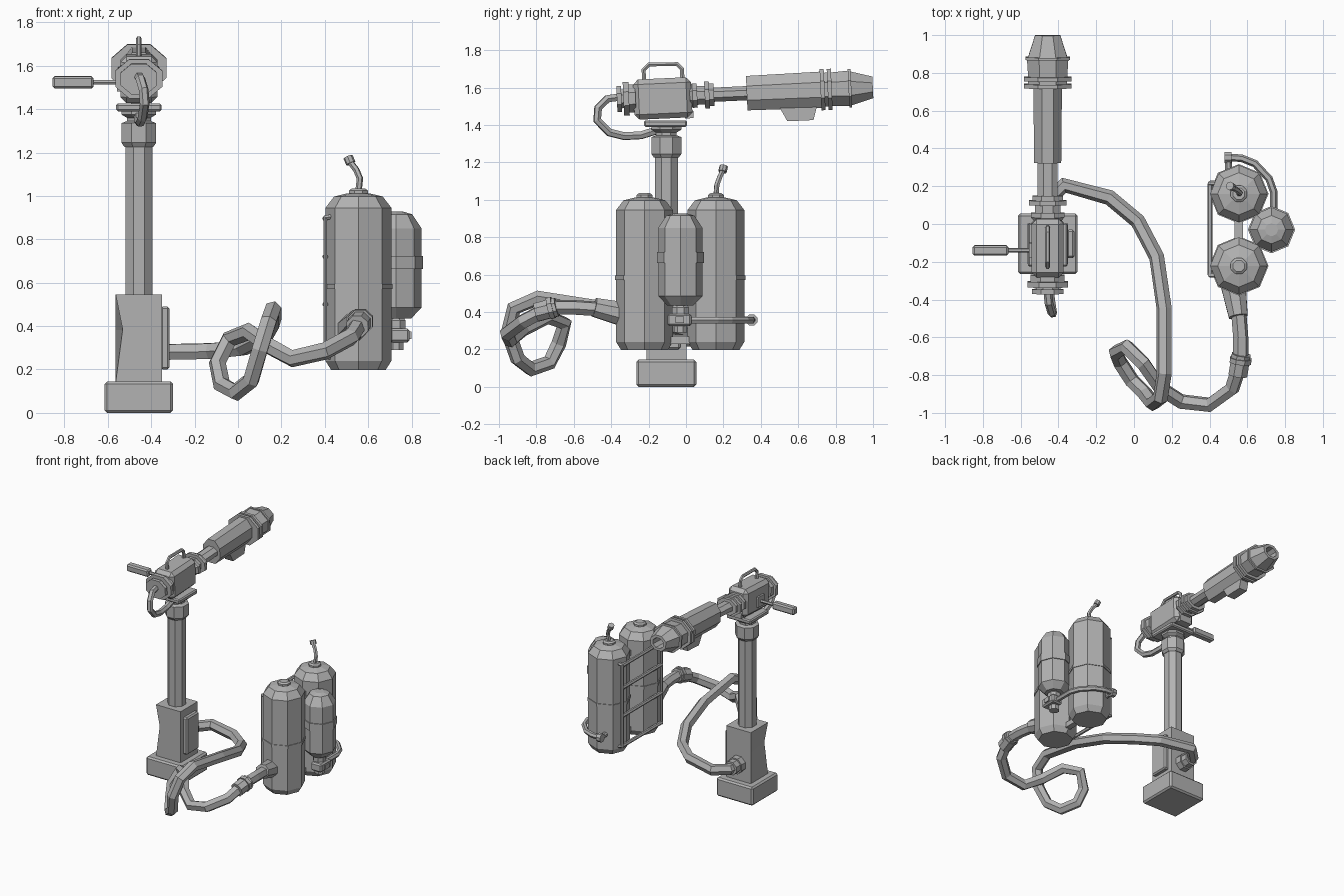
import bpy, bmesh, math
from mathutils import Matrix, Vector

cube = bpy.data.objects.get("Cube")
if cube:
    bpy.data.objects.remove(cube)

grey = bpy.data.materials.new("plain grey")
grey.use_nodes = True
grey.diffuse_color = (0.45, 0.45, 0.45, 1)
grey.node_tree.nodes["Principled BSDF"].inputs["Base Color"].default_value = grey.diffuse_color

I = Matrix.Identity(4)
FLAT, POINT = math.pi / 8, 0


def finish(name, mesh, matrix=I):
    mesh.materials.clear()
    mesh.materials.append(grey)
    obj = bpy.data.objects.new(name, mesh)
    obj.matrix_world = matrix
    bpy.context.collection.objects.link(obj)
    return obj


def from_bmesh(name, bm, matrix=I):
    bmesh.ops.recalc_face_normals(bm, faces=bm.faces)
    mesh = bpy.data.meshes.new(name)
    bm.to_mesh(mesh)
    bm.free()
    return finish(name, mesh, matrix)


def lathe(name, profile, matrix=I, sides=8, phase=FLAT, wide=1.0):
    """Faceted solid from (radius, height) pairs; radius is measured to the flats if phase is FLAT."""
    bm = bmesh.new()
    grow = 1 / math.cos(math.pi / sides) if phase else 1
    rings = []
    for r, h in profile:
        angles = [phase + math.tau * i / sides for i in range(sides)]
        rings.append([bm.verts.new((r * grow * wide * math.cos(a), r * grow * math.sin(a), h))
                      for a in angles])
    for a, b in zip(rings, rings[1:]):
        for i in range(sides):
            j = (i + 1) % sides
            bm.faces.new((a[i], a[j], b[j], b[i]))
    bm.faces.new(rings[0])
    bm.faces.new(rings[-1])
    return from_bmesh(name, bm, matrix)


def box(name, lo, hi, matrix=I, bevel=0.0, top=1.0):
    bm = bmesh.new()
    bmesh.ops.create_cube(bm, size=1)
    lo, hi = Vector(lo), Vector(hi)
    for v in bm.verts:
        if v.co.z > 0:
            v.co.y *= top
        v.co = (lo + hi) / 2 + v.co * (hi - lo)
    if bevel:
        bmesh.ops.bevel(bm, geom=bm.edges[:], offset=bevel, segments=1, affect='EDGES')
    return from_bmesh(name, bm, matrix)


def tube(name, points, radius, matrix=I, resolution=1):
    curve = bpy.data.curves.new(name, 'CURVE')
    curve.dimensions = '3D'
    curve.bevel_depth = radius
    curve.bevel_resolution = resolution
    curve.use_fill_caps = True
    spline = curve.splines.new('POLY')
    spline.points.add(len(points) - 1)
    for p, co in zip(spline.points, points):
        p.co = (*co, 1)
    spline.use_smooth = False
    temp = bpy.data.objects.new(name + "_path", curve)
    bpy.context.collection.objects.link(temp)
    mesh = bpy.data.meshes.new_from_object(temp.evaluated_get(bpy.context.evaluated_depsgraph_get()))
    bpy.data.objects.remove(temp)
    return finish(name, mesh, matrix)


def between(name, a, b, r1, r2):
    a, b = Vector(a), Vector(b)
    turn = (b - a).to_track_quat('Z', 'Y').to_matrix().to_4x4()
    return lathe(name, [(r1, 0), (r2, (b - a).length)], Matrix.Translation(a) @ turn)


# Stand: foot, pedestal with a dented corner, post and collar
PX, PY = -0.457, -0.105
box("foot", (PX - .158, PY - .16, 0), (PX + .158, PY + .16, .145), bevel=.012)
bm = bmesh.new()
bmesh.ops.create_cube(bm, size=1)
bmesh.ops.bisect_plane(bm, geom=bm.verts[:] + bm.edges[:] + bm.faces[:],
                       plane_co=(0, 0, .1), plane_no=(0, 0, 1))
for v in bm.verts:
    if abs(v.co.z) < .4 and v.co.x < 0 and v.co.y < 0:
        v.co.x += .15
    v.co = Vector((v.co.x * .213, v.co.y * .213, v.co.z * .405 + .3425))
from_bmesh("pedestal", bm, Matrix.Translation((PX, PY, 0)))
box("pedestal_plate", (PX + .1, PY - .075, .2), (PX + .142, PY + .075, .49), bevel=.01)
stand = Matrix.Translation((PX, PY, 0))
lathe("post", [(.062, .54), (.062, 1.25)], stand)
lathe("post_collar", [(.066, 1.225), (.08, 1.245), (.08, 1.335), (.055, 1.345),
                      (.055, 1.36), (.08, 1.375), (.08, 1.4)], stand)
box("swivel_plate", (PX - .105, PY - .12, 1.39), (PX + .105, PY + .11, 1.425), bevel=.008)

# Gun, built along its own slightly raised axis
gun = Matrix.Translation((PX, 0, 1.555)) @ Matrix.Rotation(.046, 4, 'X')
along = gun @ Matrix.Rotation(-math.pi / 2, 4, 'X')
box("gun_body", (-.085, -.28, -.115), (.085, .03, .1), gun, bevel=.027)
box("body_lug", (-.05, -.01, -.12), (.05, .035, -.08), gun)
lathe("rear_cap", [(.07, -.37), (.07, -.345), (.05, -.345), (.05, -.335), (.09, -.335),
                   (.09, -.305), (.075, -.305), (.075, -.27)], along, wide=1.2)
lathe("front_collar", [(.055, .02), (.065, .035), (.065, .06), (.05, .06), (.05, .1),
                       (.073, .1), (.073, .125), (.06, .125), (.06, .15)], along, wide=1.35)
lathe("barrel_tube", [(.038, .14), (.038, .34)], along, wide=1.4)
lathe("barrel", [(.092, .325), (.097, .73)], along, wide=.78)
lathe("muzzle", [(.09, .72), (.11, .72), (.11, .742), (.09, .742), (.09, .758), (.11, .758),
                 (.11, .78), (.09, .78), (.095, .87), (.103, .87), (.103, .885), (.09, .885),
                 (.058, 1.0), (.038, 1.0), (.034, .9)], along, wide=1.15)
box("barrel_fin", (-.035, -.11, -.16), (.035, .11, -.06), gun @ Matrix.Translation((0, .595, 0)), top=1.0)
for v in bpy.data.objects["barrel_fin"].data.vertices:
    if v.co.z < -.1:
        v.co.y = .08 if v.co.y > 0 else -.06
tube("top_handle", [(0, -.22, .09), (0, -.22, .15), (0, -.19, .178), (0, -.04, .172),
                    (0, -.015, .145), (0, -.015, .09)], .013, gun)
box("lever_mount", (-.1, -.18, -.065), (-.08, -.1, .015), gun)
tube("lever_rod", [(-.09, -.14, -.025), (-.23, -.14, -.025)], .012, gun)
box("lever_grip", (-.398, -.168, -.053), (-.208, -.114, .003), gun, bevel=.01)
tube("gun_hose", [(PX, -.35, 1.55), (-.45, -.42, 1.54), (-.435, -.47, 1.49), (-.43, -.475, 1.425),
                  (-.44, -.41, 1.36), (-.45, -.33, 1.34), (PX, -.24, 1.345), (PX, -.16, 1.37)], .023)

# Supply hose with a coil on the floor
lathe("pedestal_outlet", [(.06, 0), (.06, .06), (.05, .06), (.05, .11)],
      Matrix.Translation((PX, -.01, .275)) @ Matrix.Rotation(-math.pi / 2, 4, 'X'))
tube("supply_hose", [(PX, .05, .275), (PX, .12, .275), (-.37, .205, .28), (-.13, .14, .285), (.02, .015, .3),
                     (.12, -.175, .35), (.16, -.45, .42), (.16, -.79, .475), (.14, -.92, .42),
                     (.1, -.95, .29), (.06, -.9, .15), (-.01, -.83, .095), (-.075, -.73, .13),
                     (-.095, -.68, .23), (-.04, -.65, .34), (.05, -.74, .375), (.14, -.87, .31),
                     (.25, -.94, .25), (.4, -.957, .285), (.52, -.87, .35), (.565, -.73, .425),
                     (.565, -.6, .425), (.553, -.45, .415), (.53, -.33, .385)], .041)
between("tank_outlet", (.525, -.32, .385), (.552, -.49, .425), .066, .05)
between("hose_coupling", (.568, -.69, .427), (.55, -.8, .398), .05, .05)
between("hose_coupling_ring", (.566, -.71, .424), (.563, -.735, .418), .057, .057)

# Two large tanks and one small bottle
TX = .555
for name, y in (("rear_tank", .16), ("front_tank", -.222)):
    at = Matrix.Translation((TX, y, 0))
    lathe(name, [(.125, .197), (.152, .24), (.152, .945), (.112, .997), (.05, 1.012)], at, phase=POINT)
    lathe(name + "_band", [(.157, .572), (.157, .595)], at, phase=POINT)
    lathe(name + "_cap", [(.043, 1.0), (.043, 1.025), (.03, 1.035)], at)
tube("tank_nozzle", [(TX, .16, 1.02), (.562, .165, 1.08), (.545, .18, 1.12), (.51, .2, 1.165)], .015)
between("nozzle_tip", (.52, .195, 1.15), (.507, .202, 1.18), .021, .021)

small = Matrix.Translation((.728, -.03, 0))
lathe("small_bottle", [(.07, .435), (.118, .485), (.118, .85), (.075, .915), (.035, .927)], small, phase=POINT)
lathe("small_bottle_band", [(.125, .662), (.125, .722)], small, phase=POINT)
lathe("small_bottle_neck", [(.035, .29), (.035, .325), (.028, .325), (.028, .39),
                            (.045, .39), (.045, .425), (.03, .445)], small)
box("bottle_valve", (.7, -.1, .325), (.79, .03, .39), bevel=.01)
box("valve_knob", (.785, -.055, .34), (.8, -.01, .375))

# Pipe from the bottle valve around the rear tank
tube("link_pipe", [(.74, 0, .357), (.74, .17, .357), (.715, .24, .357), (.64, .32, .357),
                   (.57, .348, .357), (.51, .352, .357)], .02)
between("pipe_fitting", (.515, .352, .357), (.48, .352, .357), .03, .03)
between("pipe_inlet", (.5, .35, .357), (.5, .27, .357), .018, .018)

# Carrying frame on the inner side and braces between the tanks
for y in (.215, -.27):
    tube("frame_rail", [(.44, y, .905), (.402, y, .9), (.402, y, .26), (.44, y, .255)], .014)
for z in (.895, .72, .5, .265):
    tube("frame_rung", [(.402, -.27, z), (.402, .215, z)], .014)
for z in (.25, .85):
    box("tank_brace", (TX - .022, -.12, z - .02), (TX + .022, .06, z + .02))
